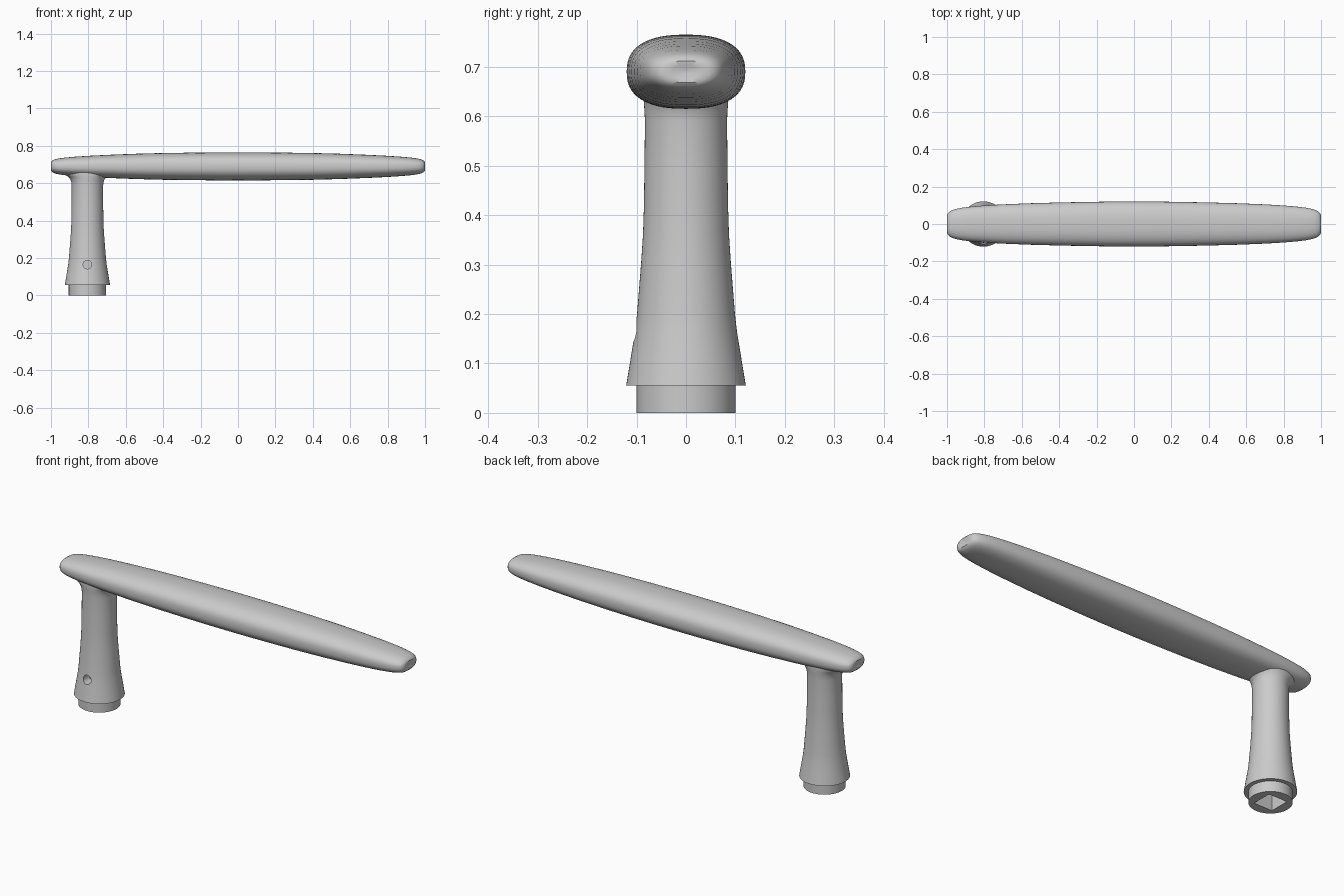
import bpy, bmesh, math
from mathutils import Matrix

if "Cube" in bpy.data.objects:
    bpy.data.objects.remove(bpy.data.objects["Cube"])

NX = -0.805  # x position of the neck axis


def finish(bm, name):
    bmesh.ops.recalc_face_normals(bm, faces=bm.faces)
    me = bpy.data.meshes.new(name)
    bm.to_mesh(me)
    bm.free()
    ob = bpy.data.objects.new(name, me)
    bpy.context.collection.objects.link(ob)
    return ob


def loft(name, rings, cap=True):
    """Skin a list of equal-length point rings."""
    bm = bmesh.new()
    loops = [[bm.verts.new(p) for p in r] for r in rings]
    n = len(loops[0])
    for a, b in zip(loops, loops[1:]):
        for i in range(n):
            j = (i + 1) % n
            bm.faces.new((a[i], a[j], b[j], b[i]))
    bm.faces.new(loops[0])
    bm.faces.new(loops[-1])
    return finish(bm, name)


def boolean(target, tool, operation):
    mod = target.modifiers.new(operation, 'BOOLEAN')
    mod.operation = operation
    mod.solver = 'EXACT'
    mod.object = tool
    bpy.context.view_layer.objects.active = target
    bpy.ops.object.modifier_apply(modifier=mod.name)
    bpy.data.objects.remove(tool)


def sgn_pow(v, e):
    return math.copysign(abs(v) ** e, v)


def lever_ring(x, hy, hz, n=56, e=2 / 2.45):
    pts = []
    for i in range(n):
        t = math.tau * i / n
        pts.append((x, hy * sgn_pow(math.cos(t), e), 0.69 + hz * sgn_pow(math.sin(t), e)))
    return pts


# Lever grip: distance from middle, half width, half height; mirrored in x
half = [(0.12, 0.12, 0.0745), (0.25, 0.118, 0.0735), (0.4, 0.115, 0.0715),
        (0.55, 0.111, 0.0675), (0.7, 0.105, 0.0615), (0.8, 0.099, 0.0565),
        (0.87, 0.093, 0.052), (0.92, 0.087, 0.0475), (0.95, 0.081, 0.044),
        (0.97, 0.075, 0.040), (0.985, 0.068, 0.0355), (0.995, 0.058, 0.029),
        (1.0, 0.046, 0.022), (0.999, 0.028, 0.013), (0.996, 0.010, 0.005)]
sections = [(-x, a, b) for x, a, b in reversed(half)] + [(0, 0.12, 0.075)] + half
handle = loft("lever_handle", [lever_ring(*s) for s in sections])

# Flared neck with stepped collar: z, x radius, y radius
neck_profile = [(0, 0.1, 0.1), (0.055, 0.1, 0.1), (0.055, 0.121, 0.121),
                (0.11, 0.112, 0.112), (0.165, 0.103, 0.103), (0.2, 0.099, 0.099),
                (0.25, 0.095, 0.095), (0.3, 0.091, 0.091), (0.36, 0.087, 0.087),
                (0.42, 0.085, 0.085), (0.5, 0.084, 0.084), (0.59, 0.084, 0.083),
                (0.61, 0.087, 0.084), (0.625, 0.094, 0.085), (0.636, 0.104, 0.086),
                (0.645, 0.12, 0.086), (0.66, 0.125, 0.086), (0.69, 0.11, 0.075)]
N = 64
neck = loft("neck", [[(NX + rx * math.cos(math.tau * i / N), ry * math.sin(math.tau * i / N), z)
                      for i in range(N)] for z, rx, ry in neck_profile])
boolean(handle, neck, 'UNION')

# Square spindle socket in the underside
bm = bmesh.new()
bmesh.ops.create_cube(bm, size=1, matrix=Matrix.Translation((NX, 0, 0.1))
                      @ Matrix.Diagonal((0.105, 0.105, 0.5, 1)))
boolean(handle, finish(bm, "socket_cutter"), 'DIFFERENCE')

# Grub screw hole from the front into the socket
bm = bmesh.new()
bmesh.ops.create_cone(bm, cap_ends=True, segments=32, radius1=0.023, radius2=0.023, depth=0.17,
                      matrix=Matrix.Translation((NX, -0.115, 0.165))
                      @ Matrix.Rotation(math.pi / 2, 4, 'X'))
boolean(handle, finish(bm, "screw_hole_cutter"), 'DIFFERENCE')

# Smooth shading with crisp collar and hole edges
bpy.ops.object.select_all(action='DESELECT')
handle.select_set(True)
bpy.context.view_layer.objects.active = handle
bpy.ops.object.shade_smooth_by_angle(angle=math.radians(40))
